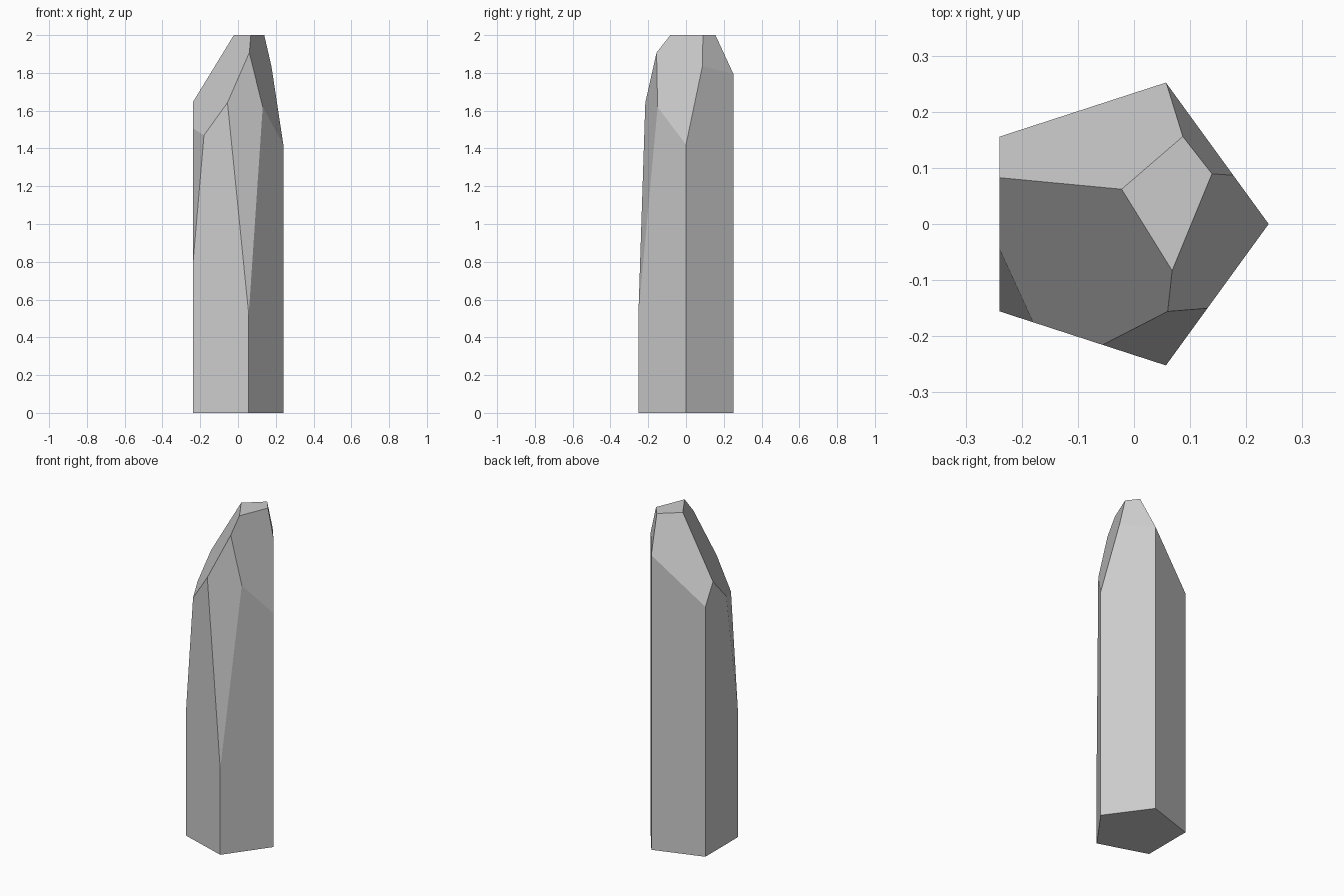
import bpy, bmesh
from math import cos, sin, pi
from mathutils import Vector

cube = bpy.data.objects.get("Cube")
if cube:
    bpy.data.objects.remove(cube, do_unlink=True)

stone = bpy.data.materials.new("grey stone")
stone.use_nodes = True
colour = (0.6, 0.6, 0.6, 1)
stone.diffuse_color = colour
stone.node_tree.nodes["Principled BSDF"].inputs["Base Color"].default_value = colour


def cut(bm, a, b, c):
    """Slice the solid along the plane through three points, keep the core, cap the cut."""
    a, b, c = Vector(a), Vector(b), Vector(c)
    normal = (b - a).cross(c - a).normalized()
    if normal.dot(a - Vector((0, 0, 0.3))) < 0:
        normal.negate()
    geom = bm.verts[:] + bm.edges[:] + bm.faces[:]
    result = bmesh.ops.bisect_plane(bm, geom=geom, dist=1e-5, plane_co=a,
                                    plane_no=normal, clear_outer=True)
    rim = [e for e in result["geom_cut"] if isinstance(e, bmesh.types.BMEdge)]
    bmesh.ops.contextual_create(bm, geom=rim)


# Five-sided shaft
bm = bmesh.new()
ring = [bm.verts.new((0.265 * cos(i * pi * 0.4) - 0.025, 0.265 * sin(i * pi * 0.4), 0))
        for i in range(5)]
base = bm.faces.new(ring)
grown = bmesh.ops.extrude_face_region(bm, geom=[base], use_keep_orig=True)
top = [v for v in grown["geom"] if isinstance(v, bmesh.types.BMVert)]
bmesh.ops.translate(bm, verts=top, vec=(0, 0, 2))

# Corners of the small flat tip
tip_left, tip_back = (-0.022, 0.062, 2), (0.087, 0.156, 2)
tip_right, tip_front = (0.14, 0.092, 2), (0.068, -0.083, 2)
back_corner = (0.057, 0.253, 1.79)
shoulder, front_edge = (0.062, -0.155, 1.91), (-0.055, -0.215, 1.645)
left_edge = (-0.18, -0.175, 1.47)

# Sloping facets
cut(bm, tip_left, tip_back, back_corner)
cut(bm, tip_left, tip_front, left_edge)
cut(bm, tip_front, tip_right, (0.24, 0, 1.42))
cut(bm, tip_back, back_corner, (0.178, 0.087, 1.83))
cut(bm, shoulder, front_edge, (0.057, -0.252, 0.52))
cut(bm, left_edge, (-0.24, -0.045, 1.5), (-0.24, -0.156, 0.77))

bmesh.ops.recalc_face_normals(bm, faces=bm.faces[:])
mesh = bpy.data.meshes.new("crystal_shard")
bm.to_mesh(mesh)
bm.free()
mesh.materials.append(stone)
shard = bpy.data.objects.new("crystal_shard", mesh)
bpy.context.collection.objects.link(shard)
